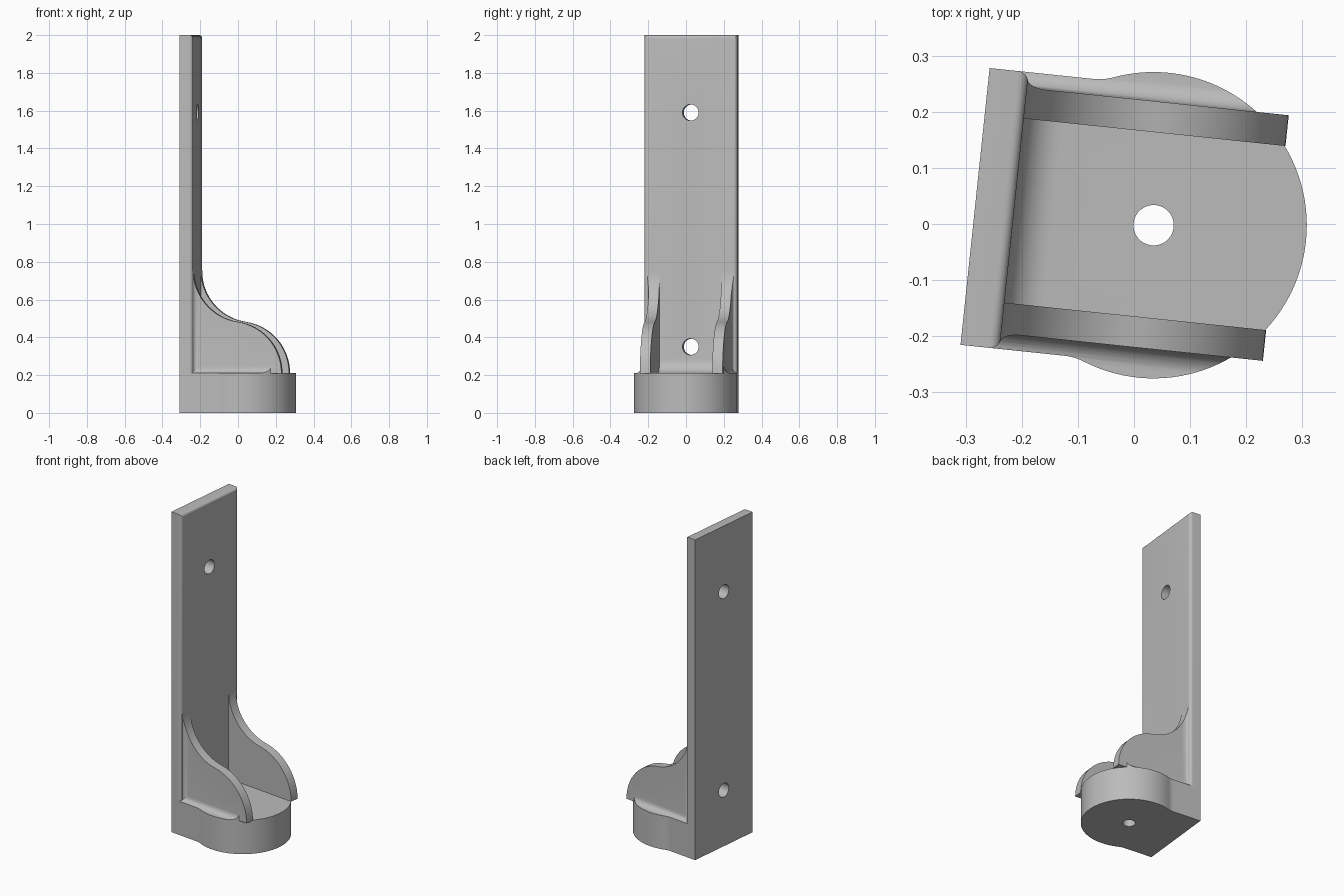
import bpy, bmesh
from math import sin, cos, pi, radians, sqrt, atan2
from mathutils import Matrix

if "Cube" in bpy.data.objects:
    bpy.data.objects.remove(bpy.data.objects["Cube"])

grey = bpy.data.materials.new("light grey")
grey.use_nodes = True
COLOUR = (0.5, 0.5, 0.5, 1)
grey.diffuse_color = COLOUR
grey.node_tree.nodes["Principled BSDF"].inputs["Base Color"].default_value = COLOUR

BACK, FACE, HALF = -0.285, -0.215, 0.248      # back plate
BASE_TOP, CX, R = 0.21, 0.035, 0.273          # round base
RIB_IN, RIB_OUT, RIB_END = 0.165, 0.22, 0.254


def arc(cx, cy, r, a0, a1, n=16):
    return [(cx + r * cos(a0 + (a1 - a0) * i / n),
             cy + r * sin(a0 + (a1 - a0) * i / n)) for i in range(n + 1)]


def finish(name, bm):
    bmesh.ops.recalc_face_normals(bm, faces=bm.faces)
    mesh = bpy.data.meshes.new(name)
    bm.to_mesh(mesh)
    bm.free()
    ob = bpy.data.objects.new(name, mesh)
    bpy.context.collection.objects.link(ob)
    mesh.materials.append(grey)
    return ob


def prism(name, pts, axis, lo, hi):
    """Extrude a 2D outline along one axis."""
    place = {"x": lambda a, b: (lo, a, b),
             "y": lambda a, b: (a, lo, b),
             "z": lambda a, b: (a, b, lo)}[axis]
    bm = bmesh.new()
    face = bm.faces.new([bm.verts.new(place(*p)) for p in pts])
    ext = bmesh.ops.extrude_face_region(bm, geom=[face])
    move = [hi - lo if k == axis else 0 for k in "xyz"]
    bmesh.ops.translate(bm, vec=move, verts=[v for v in ext["geom"] if isinstance(v, bmesh.types.BMVert)])
    return finish(name, bm)


def cove(x, y, a, b, sx=1, sy=1, e=0.01, n=8):
    """Outline of a concave fillet in the corner at (x, y)."""
    pts = [(-e, -e), (a, -e)]
    pts += [(a - a * sin(t), b - b * cos(t)) for t in (pi / 2 * i / n for i in range(n + 1))]
    pts.append((-e, b))
    return [(x + sx * p, y + sy * q) for p, q in pts]


def combine(target, tool, operation):
    mod = target.modifiers.new(operation, "BOOLEAN")
    mod.operation, mod.solver, mod.object = operation, "EXACT", tool
    bpy.context.view_layer.update()
    mesh = bpy.data.meshes.new_from_object(target.evaluated_get(bpy.context.evaluated_depsgraph_get()))
    target.modifiers.clear()
    target.data = mesh
    bpy.data.objects.remove(tool)


# Base outline: square back blended into a disc
blend = 0.1
cx = CX - sqrt((R + blend) ** 2 - (HALF + blend) ** 2)
cy = HALF + blend
turn = atan2(-cy, CX - cx)
upper = arc(cx, cy, blend, -pi / 2, turn, 8)
disc = arc(CX, 0, R, turn + pi, -turn - pi, 72)
lower = [(x, -y) for x, y in reversed(upper)]
outline = [(BACK, HALF)] + upper + disc[1:-1] + lower + [(BACK, -HALF)]

# Rib silhouette: two tangent arcs flowing down from the plate
r = 0.275
c1, c2 = RIB_END - r, FACE + r
rise = sqrt(4 * r * r - (c2 - c1) ** 2)
bend = atan2(rise, c2 - c1)
silhouette = [(BACK + 0.03, BASE_TOP - 0.001), (RIB_END, BASE_TOP - 0.001)]
silhouette += arc(c1, BASE_TOP, r, 0, bend)
silhouette += arc(c2, BASE_TOP + rise, r, bend + pi, pi)[1:]
silhouette.append((BACK + 0.03, BASE_TOP + rise))

# Back plate with rounded front edges
bm = bmesh.new()
bmesh.ops.create_cube(bm, size=1)
for v in bm.verts:
    v.co = (FACE if v.co.x > 0 else BACK, 2 * HALF * v.co.y, 2 if v.co.z > 0 else 0)
front = [e for e in bm.edges if all(v.co.x > BACK + 0.01 for v in e.verts)
         and any(v.co.z > 1 for v in e.verts)]
bmesh.ops.bevel(bm, geom=front, offset=0.018, segments=6, profile=0.5, affect="EDGES")
bracket = finish("bracket", bm)

combine(bracket, prism("base", outline, "z", 0, BASE_TOP), "UNION")

# Side ribs, with coves along their outer feet and where they meet the plate
for s in (1, -1):
    rib = prism("rib", silhouette, "y", s * RIB_IN, s * RIB_OUT)

    foot = prism("foot_cove", cove(s * RIB_OUT, BASE_TOP, 0.035, 0.035, sx=s), "x", BACK + 0.02, RIB_END - 0.01)
    combine(foot, prism("foot_limit", outline, "z", 0.1, 0.4), "INTERSECT")

    corner = prism("corner_cove", cove(FACE, s * RIB_OUT, 0.035, 0.015, sy=s), "z", BASE_TOP - 0.005, 0.8)
    combine(corner, prism("corner_limit", silhouette, "y", s * 0.1, s * 0.3), "INTERSECT")

    for part in (rib, foot, corner):
        combine(bracket, part, "UNION")

# Wide cove between the plate and the floor
combine(bracket, prism("floor_cove", cove(FACE, BASE_TOP, 0.07, 0.07), "y", -RIB_IN - 0.01, RIB_IN + 0.01), "UNION")

# Screw holes
for z in (0.35, 1.59):
    combine(bracket, prism("plate_hole", arc(0, z, 0.043, 0, 2 * pi, 32)[:-1], "x", -0.4, -0.1), "DIFFERENCE")
combine(bracket, prism("base_hole", arc(CX, 0, 0.036, 0, 2 * pi, 32)[:-1], "z", -0.1, 0.3), "DIFFERENCE")

# Turn the whole bracket slightly about the vertical
bracket.data.transform(Matrix.Rotation(radians(-6), 4, "Z") @ Matrix.Translation((0, 0.0015, 0)))

bpy.ops.object.select_all(action="DESELECT")
bracket.select_set(True)
bpy.context.view_layer.objects.active = bracket
bpy.ops.object.shade_smooth_by_angle(angle=radians(30))
